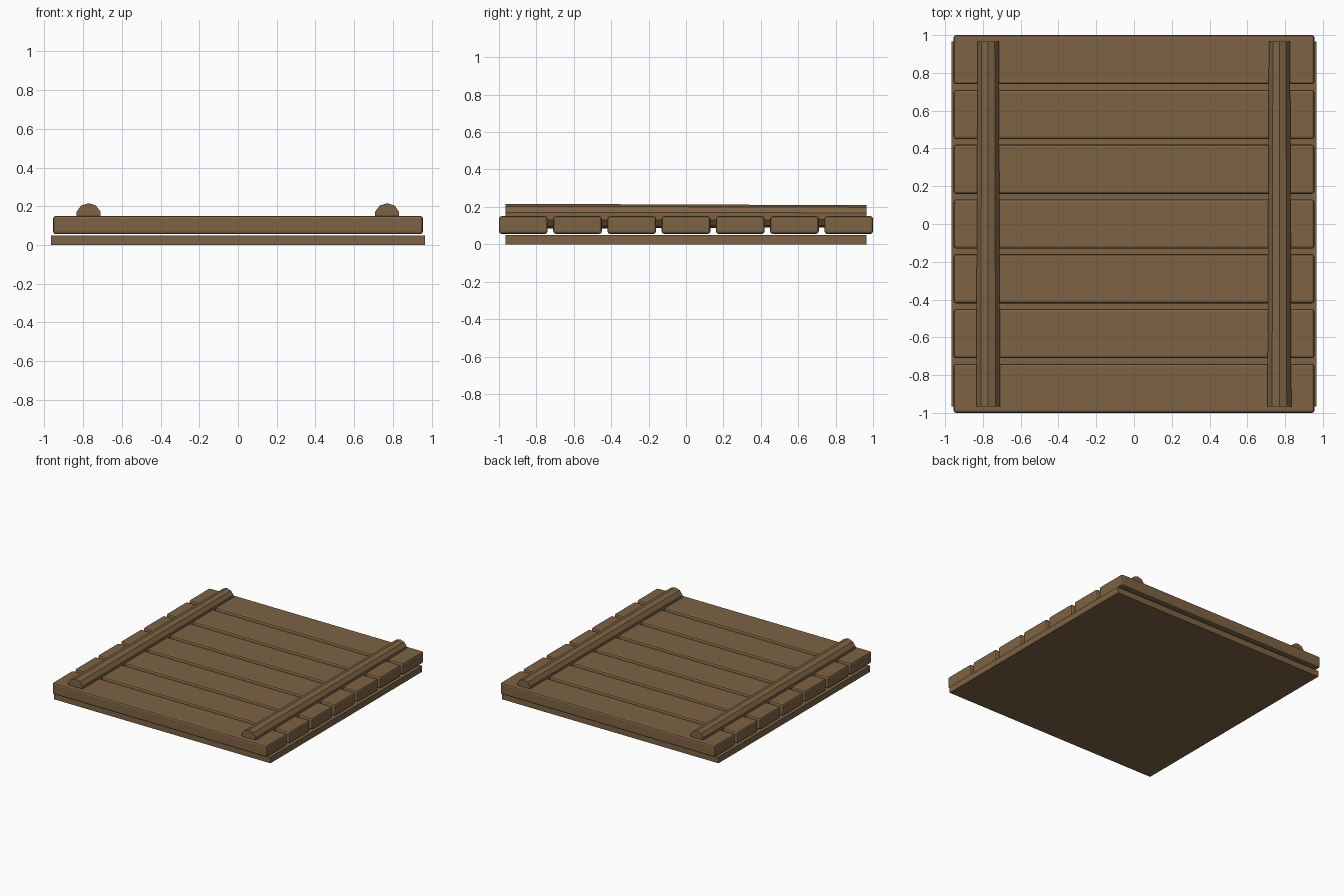
import bpy, bmesh, math

if "Cube" in bpy.data.objects:
    bpy.data.objects.remove(bpy.data.objects["Cube"])

wood = bpy.data.materials.new("brown wood")
wood.diffuse_color = (0.205, 0.125, 0.058, 1)
wood.use_nodes = True
wood.node_tree.nodes["Principled BSDF"].inputs["Base Color"].default_value = wood.diffuse_color


def box(name, center, size, bevel=0.0):
    bpy.ops.mesh.primitive_cube_add(size=1, location=center)
    ob = bpy.context.object
    ob.name = name
    ob.scale = size
    bpy.ops.object.transform_apply(location=False, rotation=False, scale=True)
    ob.data.materials.append(wood)
    if bevel:
        mod = ob.modifiers.new("soft edges", 'BEVEL')
        mod.width = bevel
        mod.segments = 2
    return ob


def log(name, x):
    # ten-sided pole, thicker at the front, with its lower half sunk in the planks
    rings = [(-0.965, 0.066), (-0.32, 0.064), (0.32, 0.0615), (0.965, 0.059)]
    bm = bmesh.new()
    loops = []
    for y, r in rings:
        loops.append([bm.verts.new((x + r * math.cos(a), y, 0.15 + r * math.sin(a)))
                      for a in (math.pi / 2 + i * math.tau / 10 for i in range(10))])
    for a, b in zip(loops, loops[1:]):
        for i in range(10):
            j = (i + 1) % 10
            bm.faces.new((a[i], a[j], b[j], b[i]))
    bm.faces.new(loops[0])
    bm.faces.new(loops[-1])
    bmesh.ops.recalc_face_normals(bm, faces=bm.faces)
    me = bpy.data.meshes.new(name)
    bm.to_mesh(me)
    bm.free()
    me.materials.append(wood)
    bpy.context.collection.objects.link(bpy.data.objects.new(name, me))


# Flat backing board
box("base_board", (0, 0, 0.0245), (1.93, 1.93, 0.049))

# Seven cross planks
for i in range(7):
    box(f"plank_{i + 1}", (0, -0.87 + 0.29 * i, 0.103), (1.91, 0.26, 0.094), 0.013)

# Two side rails
log("left_rail", -0.772)
log("right_rail", 0.77)
